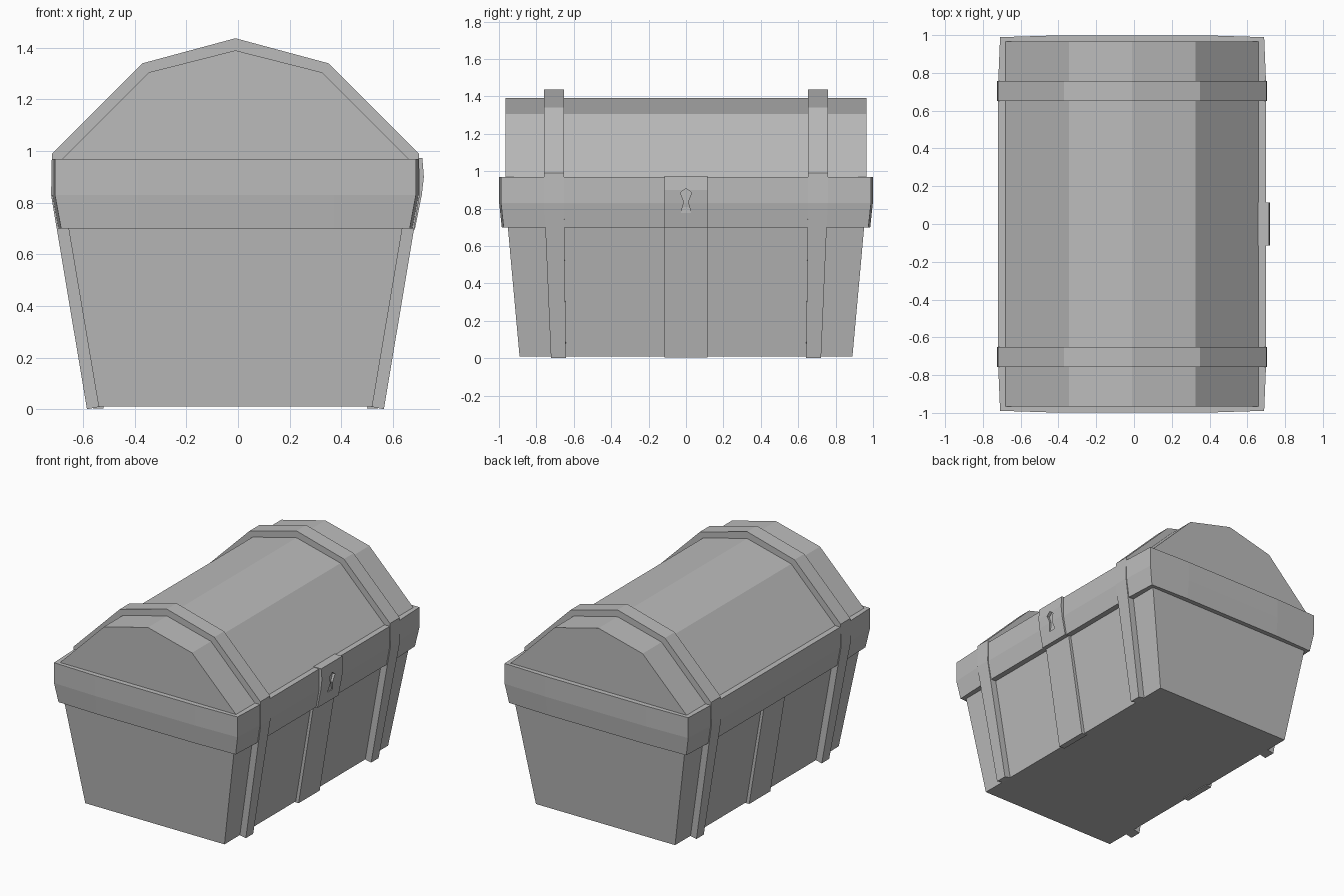
import bpy, bmesh
from mathutils import Vector

if "Cube" in bpy.data.objects:
    bpy.data.objects.remove(bpy.data.objects["Cube"])

GREY = 0.5
CX = -0.01  # the chest sits slightly left of the lock's overhang

grey = bpy.data.materials.new("plain_grey")
grey.use_nodes = True
grey.diffuse_color = (GREY, GREY, GREY, 1)
grey.node_tree.nodes["Principled BSDF"].inputs["Base Color"].default_value = (GREY, GREY, GREY, 1)


def loft(name, loops):
    """Join equal-sized closed loops in order and cap both ends."""
    bm = bmesh.new()
    rings = [[bm.verts.new(Vector(p) + Vector((CX, 0, 0))) for p in loop] for loop in loops]
    count = len(rings[0])
    for a, b in zip(rings, rings[1:]):
        for i in range(count):
            j = (i + 1) % count
            bm.faces.new((a[i], a[j], b[j], b[i]))
    bm.faces.new(rings[0])
    bm.faces.new(rings[-1])
    bmesh.ops.recalc_face_normals(bm, faces=bm.faces)
    mesh = bpy.data.meshes.new(name)
    bm.to_mesh(mesh)
    bm.free()
    mesh.materials.append(grey)
    obj = bpy.data.objects.new(name, mesh)
    bpy.context.collection.objects.link(obj)
    return obj


def rect(x0, x1, y0, y1, z):
    return [(x0, y0, z), (x1, y0, z), (x1, y1, z), (x0, y1, z)]


def mirrored(half):
    """Extend a right-hand (x, z) path over the centre to the left."""
    return half + [(-x, z) for x, z in reversed(half[:-1])]


# Tapered box
loft("chest_body", [rect(-x, x, -y, y, z)
                    for x, y, z in ((0.53, 0.89, 0.01), (0.655, 0.957, 0.75))])

# Faceted barrel lid
lid = mirrored([(0.67, 0.95), (0.67, 0.97), (0.335, 1.305), (0, 1.39)])
loft("lid", [[(x, y, z) for x, z in lid] for y in (-0.965, 0.965)])


# Rim with gently bowed sides
def rim_loop(hx, hy, z):
    bow = 0.01
    quarter = [(hx + bow, 0.75), (hx, hy), (0.38, hy + bow)]
    right = quarter + [(-x, y) for x, y in reversed(quarter)]
    return [(x, y, z) for x, y in right + [(-x, -y) for x, y in right]]


loft("rim", [rim_loop(0.675, 0.975, 0.70), rim_loop(0.699, 0.989, 0.83),
             rim_loop(0.699, 0.989, 0.97)])

# Straps wrapping over the lid and down both sides
outer = mirrored([(0.575, 0), (0.714, 0.83), (0.711, 0.99), (0.36, 1.34), (0, 1.437)])
inner = mirrored([(0.525, 0.01), (0.65, 0.83), (0.65, 0.95), (0.325, 1.28), (0, 1.37)])
for side, label in ((-1, "front"), (1, "back")):
    loops = []
    for o, i in zip(outer, inner):
        t = min(o[1] / 0.83, 1)
        near, far = side * (0.642 + 0.01 * t), side * (0.722 + 0.036 * t)
        loops.append([(o[0], near, o[1]), (o[0], far, o[1]),
                      (i[0], far, i[1]), (i[0], near, i[1])])
    loft(label + "_strap", loops)

# Flat strips down the middle of the long sides
for side, label in ((1, "left"), (-1, "right")):
    loft(label + "_strip", [rect(side * x0, side * x1, -0.115, 0.115, z)
                            for x0, x1, z in ((0.51, 0.552, 0.003), (0.62, 0.672, 0.74))])

# Lock plate with a keyhole recess
lock = loft("lock_plate", [rect(0.65, x, -0.115, 0.115, z)
                           for x, z in ((0.695, 0.697), (0.722, 0.83), (0.73, 0.9), (0.724, 0.974))])
key_right = [(0.028, 0.775), (0.011, 0.835), (0.03, 0.885), (0, 0.908)]
keyhole = loft("keyhole_cutter", [[(x, y, z) for y, z in mirrored(key_right)]
                                  for x in (0.705, 0.76)])
keyhole.hide_render = True
keyhole.hide_viewport = True
cut = lock.modifiers.new("keyhole", "BOOLEAN")
cut.object = keyhole
cut.operation = "DIFFERENCE"
cut.solver = "EXACT"
